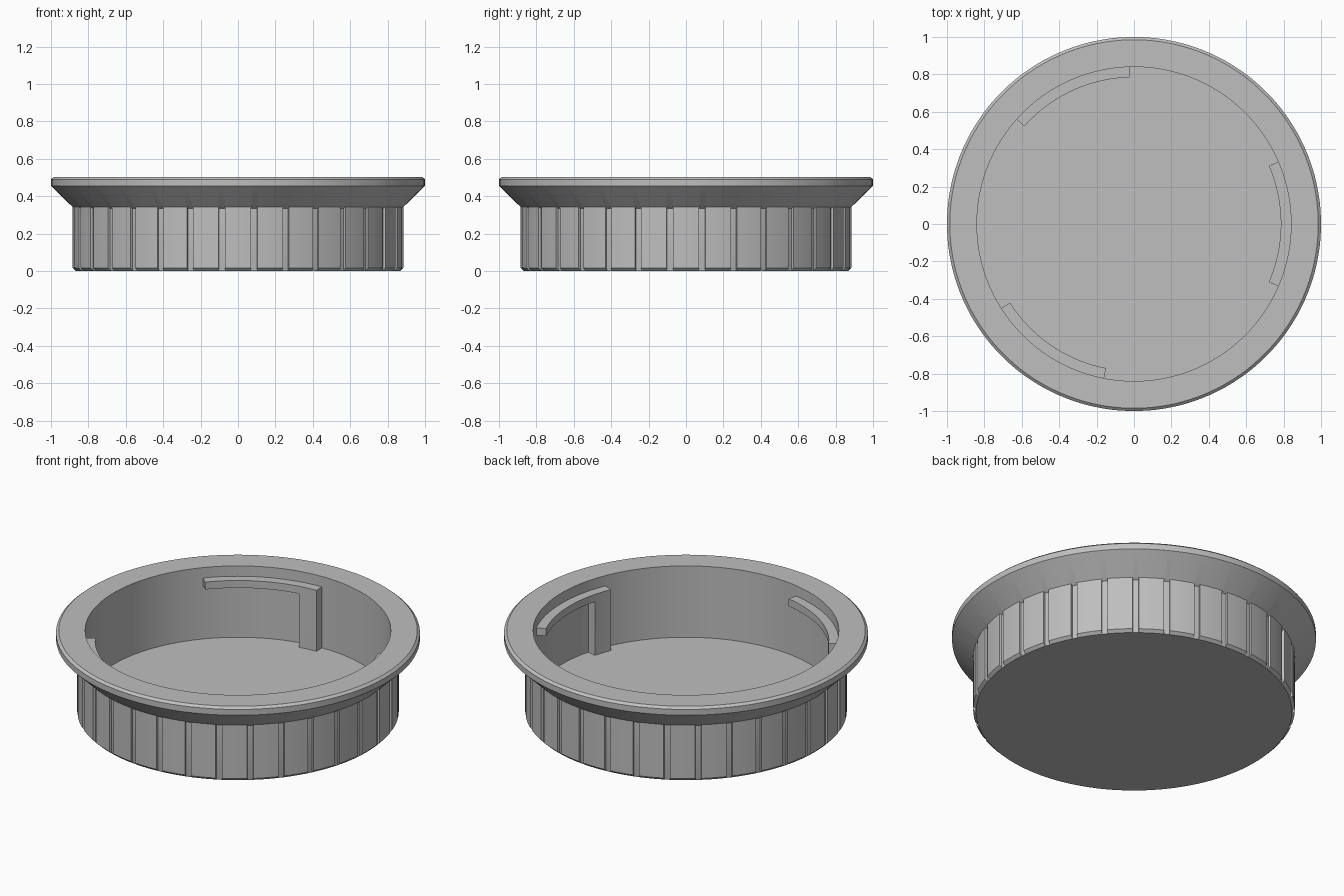
import bpy, bmesh, math

if "Cube" in bpy.data.objects:
    bpy.data.objects.remove(bpy.data.objects["Cube"])

grey = bpy.data.materials.new("mid grey")
grey.diffuse_color = (0.52, 0.52, 0.52, 1)
grey.use_nodes = True
grey.node_tree.nodes["Principled BSDF"].inputs["Base Color"].default_value = grey.diffuse_color

RIBS = 32              # grip panels around the body
GROOVE_DEPTH = 0.012
INNER_R = 0.84
FLOOR_Z = 0.07


def finish(name, bm):
    bmesh.ops.recalc_face_normals(bm, faces=bm.faces)
    mesh = bpy.data.meshes.new(name)
    bm.to_mesh(mesh)
    bm.free()
    mesh.materials.append(grey)
    ob = bpy.data.objects.new(name, mesh)
    bpy.context.collection.objects.link(ob)
    bpy.ops.object.select_all(action='DESELECT')
    ob.select_set(True)
    bpy.context.view_layer.objects.active = ob
    bpy.ops.object.shade_smooth_by_angle(angle=math.radians(25))
    return ob


# Flanged cup: (radius, height, takes grip grooves)
profile = [
    (0.868, 0.0, False), (0.884, 0.016, True), (0.884, 0.333, True),
    (0.884, 0.341, False), (1.0, 0.455, False), (1.0, 0.49, False),
    (0.985, 0.503, False), (INNER_R, 0.503, False), (INNER_R, FLOOR_Z, False),
]

# Angles for one grip panel, with a narrow groove between panels
pitch = 360 / RIBS
steps = [(-1.1, False), (-1.0, True), (1.0, True), (1.1, False),
         (pitch * 0.37, False), (pitch * 0.63, False)]
around = [(math.radians((i + 0.5) * pitch + a), g)
          for i in range(RIBS) for a, g in steps]

bm = bmesh.new()
rings = []
for r, z, grooved in profile:
    ring = []
    for a, in_groove in around:
        rr = r - GROOVE_DEPTH if grooved and in_groove else r
        ring.append(bm.verts.new((rr * math.cos(a), rr * math.sin(a), z)))
    rings.append(ring)
n = len(around)
for low, high in zip(rings, rings[1:]):
    for i in range(n):
        j = (i + 1) % n
        bm.faces.new((low[i], low[j], high[j], high[i]))
bm.faces.new(rings[0][::-1])   # underside
bm.faces.new(rings[-1])        # inside floor
finish("flanged_cup", bm)


# Bayonet lugs: a curved rail with a stop post at its clockwise end
def lug(name, centre, half=23.3, post=8, segs=14):
    r_in, r_out = 0.785, INNER_R + 0.004
    z_bottom, z_rail, z_top = FLOOR_Z - 0.005, 0.395, 0.44
    start = centre - half
    angles = [start, start + post / 2, start + post]
    angles += [start + post + (2 * half - post) * (k + 1) / segs for k in range(segs)]
    bm = bmesh.new()
    cols = []
    for a in angles:
        c, s = math.cos(math.radians(a)), math.sin(math.radians(a))
        cols.append([[bm.verts.new((r * c, r * s, z)) for r in (r_in, r_out)]
                     for z in (z_bottom, z_rail, z_top)])
    for i, (p, q) in enumerate(zip(cols, cols[1:])):
        base = 0 if i < 2 else 1
        bm.faces.new((p[2][0], q[2][0], q[2][1], p[2][1]))
        bm.faces.new((p[base][0], p[base][1], q[base][1], q[base][0]))
        for k in range(base, 2):
            for side in (0, 1):
                bm.faces.new((p[k][side], q[k][side], q[k + 1][side], p[k + 1][side]))
    # end caps and the inner face of the post
    for col, k in ((cols[0], 0), (cols[0], 1), (cols[2], 0), (cols[-1], 1)):
        bm.faces.new((col[k][0], col[k][1], col[k + 1][1], col[k + 1][0]))
    loose = [v for v in bm.verts if not v.link_faces]
    bmesh.ops.delete(bm, geom=loose, context='VERTS')
    finish(name, bm)


for i, centre in enumerate((0, 115, 235.7)):
    lug(f"locking_lug_{i + 1}", centre)
